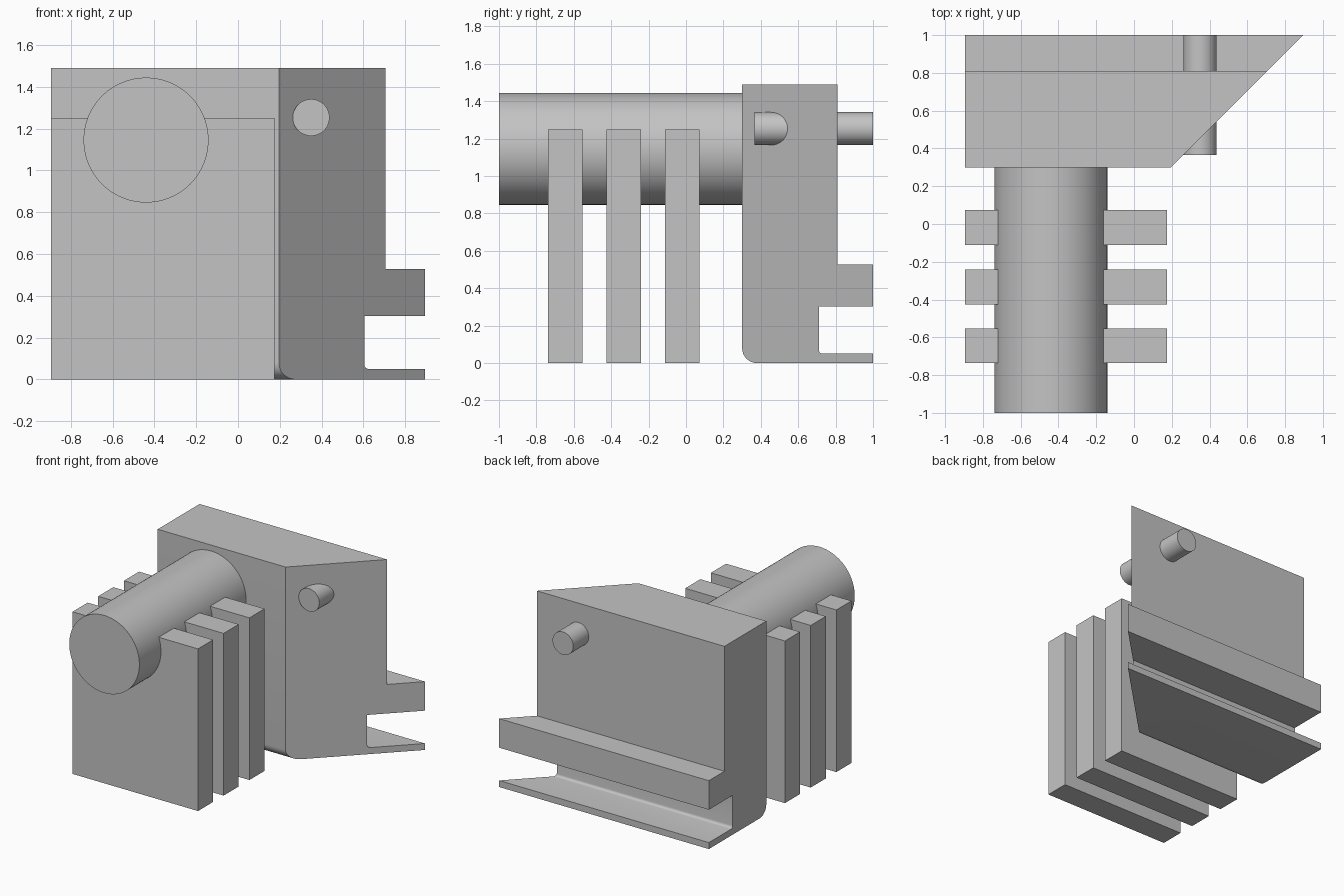
import bpy
import bmesh
from math import sin, cos, pi, radians

if "Cube" in bpy.data.objects:
    bpy.data.objects.remove(bpy.data.objects["Cube"], do_unlink=True)

LEFT = -0.895

# Plain grey material
grey = bpy.data.materials.new("plain_grey")
grey.use_nodes = True
colour = (0.55, 0.55, 0.55, 1)
grey.diffuse_color = colour
grey.node_tree.nodes["Principled BSDF"].inputs["Base Color"].default_value = colour


def box(name, lo, hi):
    bpy.ops.mesh.primitive_cube_add(size=1, location=[(a + b) / 2 for a, b in zip(lo, hi)])
    ob = bpy.context.object
    ob.name = name
    ob.scale = [b - a for a, b in zip(lo, hi)]
    ob.data.materials.append(grey)


def rod(name, x, z, radius, y0, y1, sides):
    bpy.ops.mesh.primitive_cylinder_add(vertices=sides, radius=radius, depth=y1 - y0,
                                        location=(x, (y0 + y1) / 2, z),
                                        rotation=(pi / 2, 0, 0))
    ob = bpy.context.object
    ob.name = name
    ob.data.materials.append(grey)
    bpy.ops.object.shade_smooth_by_angle(angle=radians(30))


def arc(cy, cz, radius, start, end, steps=8):
    angles = [radians(start + (end - start) * i / steps) for i in range(steps + 1)]
    return [(cy + radius * cos(a), cz + radius * sin(a)) for a in angles]


# Bracket body: side profile with a rear rail slot, mitred on its left end
profile = arc(0.38, 0.08, 0.08, 180, 270)
profile += [(1, 0), (1, 0.05)]
profile += arc(0.73, 0.07, 0.02, 270, 180, 4)
profile += [(0.71, 0.303), (1, 0.303), (1, 0.527), (0.81, 0.527), (0.81, 1.49), (0.30, 1.49)]

bm = bmesh.new()
right_end = [bm.verts.new((LEFT, y, z)) for y, z in profile]
mitre_end = [bm.verts.new((y - 0.105, y, z)) for y, z in profile]
bm.faces.new(right_end)
bm.faces.new(mitre_end[::-1])
for i in range(len(profile)):
    j = (i + 1) % len(profile)
    bm.faces.new((right_end[i], mitre_end[i], mitre_end[j], right_end[j]))
bmesh.ops.recalc_face_normals(bm, faces=bm.faces)
mesh = bpy.data.meshes.new("bracket_body")
bm.to_mesh(mesh)
bm.free()
mesh.materials.append(grey)
body = bpy.data.objects.new("bracket_body", mesh)
bpy.context.collection.objects.link(body)
bpy.ops.object.select_all(action="DESELECT")
body.select_set(True)
bpy.context.view_layer.objects.active = body
bpy.ops.object.shade_smooth_by_angle(angle=radians(30))

# Main cylinder and the pin through the body
rod("main_cylinder", -0.44, 1.145, 0.299, -1, 0.32, 96)
rod("cross_pin", 0.35, 1.253, 0.088, 0.365, 1, 48)

# Three upright plates carried by the cylinder
for i, y in enumerate((-0.645, -0.333, -0.019)):
    box(f"plate_{i + 1}", (LEFT, y - 0.092, 0), (0.175, y + 0.092, 1.25))
